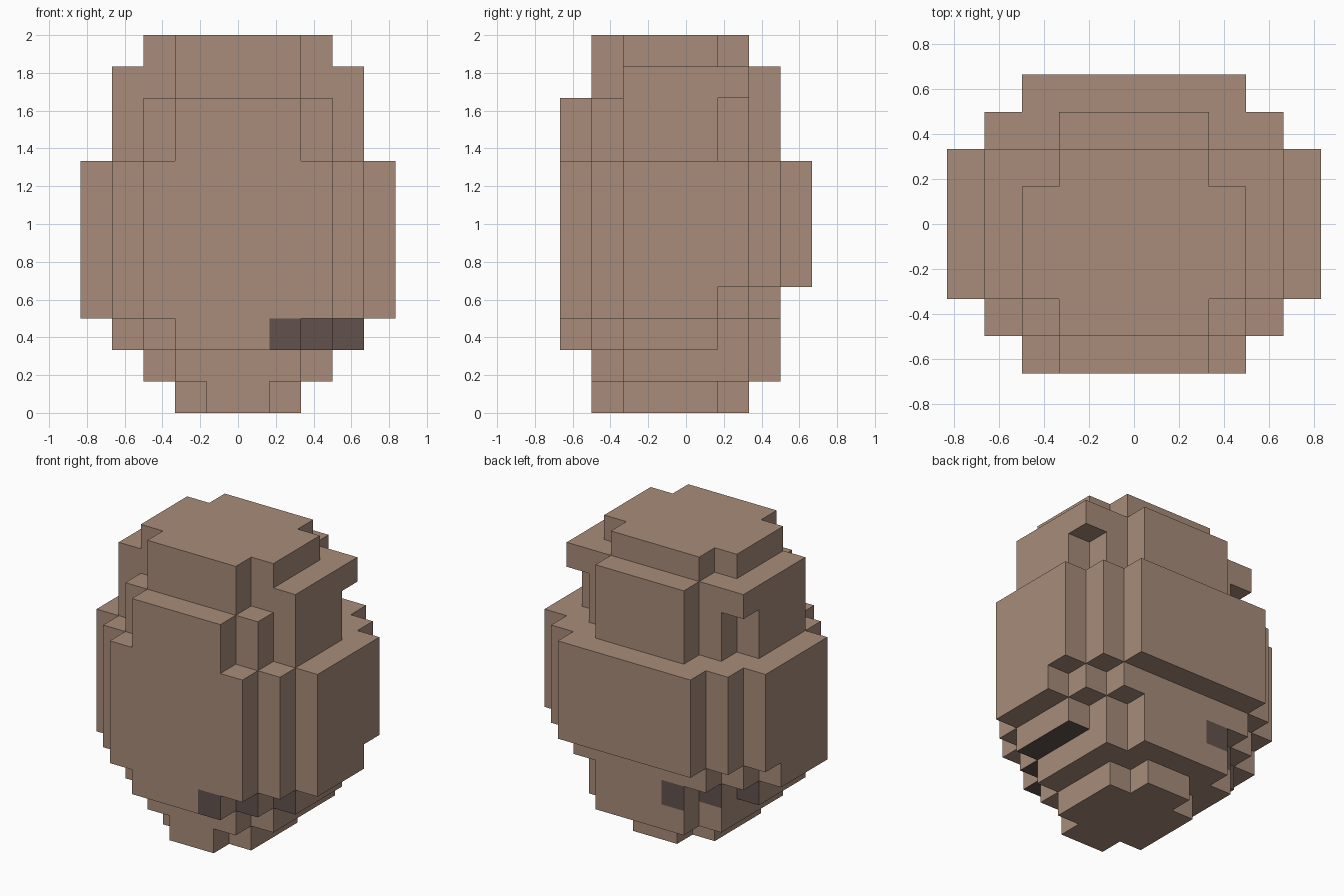
import bpy
import bmesh
from mathutils import Vector

cube = bpy.data.objects.get("Cube")
if cube:
    bpy.data.objects.remove(cube, do_unlink=True)

UNIT = 1 / 6  # size of one block


def make_material(name, rgb):
    mat = bpy.data.materials.new(name)
    mat.use_nodes = True
    color = (*rgb, 1)
    mat.diffuse_color = color
    mat.node_tree.nodes["Principled BSDF"].inputs["Base Color"].default_value = color
    return mat


shell = make_material("warm brown", (0.392, 0.262, 0.195))
patch = make_material("dark umber", (0.122, 0.084, 0.074))

# Each layer: bottom, top, then stepped slabs as (half width, front, back)
LAYERS = [
    (0, 1, [(1, -3, 2), (2, -2, 1)]),
    (1, 2, [(2, -3, 3), (3, -2, 2)]),
    (2, 3, [(2, -4, 3), (3, -3, 2), (4, -2, 1)]),
    (3, 4, [(3, -4, 3), (4, -3, 2), (5, -2, 1)]),
    (4, 8, [(3, -4, 4), (4, -3, 3), (5, -2, 2)]),
    (8, 10, [(2, -4, 3), (3, -3, 2), (4, -2, 1)]),
    (10, 11, [(2, -3, 3), (4, -2, 2)]),
    (11, 12, [(2, -3, 2), (3, -2, 1)]),
]

# Fill the layers with unit blocks
blocks = {
    (x, y, z)
    for bottom, top, slabs in LAYERS
    for half, front, back in slabs
    for x in range(-half, half)
    for y in range(front, back)
    for z in range(bottom, top)
}


def is_patch(block, normal):
    """Dark band low on the body: front and underside at left, back at right."""
    x, y, z = block
    if z != 2 or normal.x:
        return False
    if normal.y > 0:
        return x < -1
    return x >= 1 and normal.z <= 0


# Keep only the outer faces of the blocks
bm = bmesh.new()
for block in sorted(blocks):
    center = Vector(block) + Vector((0.5, 0.5, 0.5))
    for axis in range(3):
        for sign in (-1, 1):
            normal = Vector((0, 0, 0))
            normal[axis] = sign
            neighbour = tuple(int(a + b) for a, b in zip(block, normal))
            if neighbour in blocks:
                continue
            u = Vector((0, 0, 0))
            u[(axis + 1) % 3] = 0.5
            v = normal.cross(u)
            middle = center + normal / 2
            corners = [middle - u - v, middle + u - v, middle + u + v, middle - u + v]
            face = bm.faces.new([bm.verts.new(c * UNIT) for c in corners])
            face.material_index = int(is_patch(block, normal))
bmesh.ops.remove_doubles(bm, verts=bm.verts[:], dist=0.001)

mesh = bpy.data.meshes.new("stepped_egg")
bm.to_mesh(mesh)
bm.free()
mesh.materials.append(shell)
mesh.materials.append(patch)
egg = bpy.data.objects.new("stepped_egg", mesh)
bpy.context.collection.objects.link(egg)
